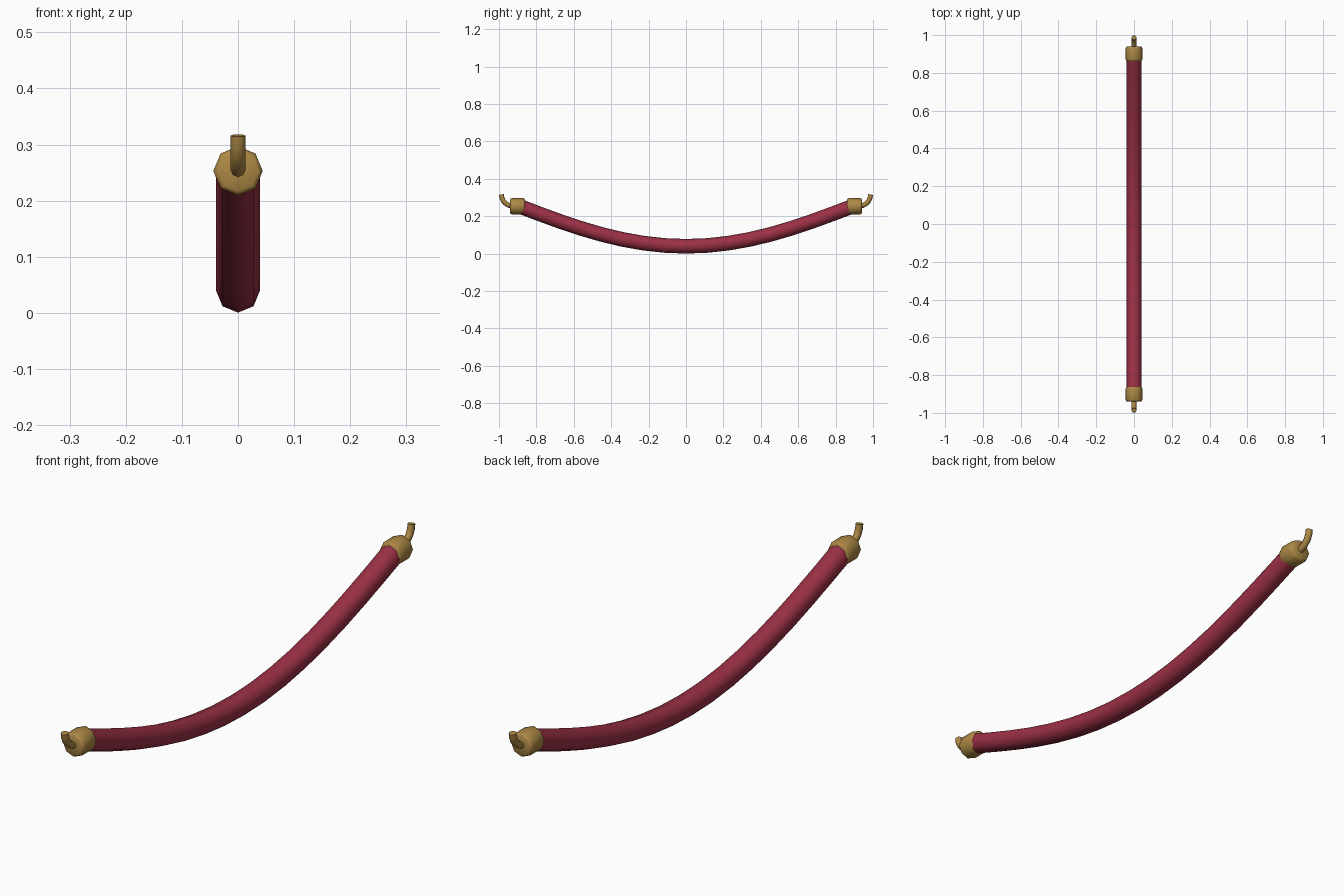
import bpy, math
from mathutils import Vector

if "Cube" in bpy.data.objects:
    bpy.data.objects.remove(bpy.data.objects["Cube"])

SIDES = 8


def material(name, color):
    m = bpy.data.materials.new(name)
    m.diffuse_color = color
    m.use_nodes = True
    m.node_tree.nodes["Principled BSDF"].inputs["Base Color"].default_value = m.diffuse_color
    return m


RED = material("velvet_red", (0.33, 0.03, 0.06, 1))
BRASS = material("brass", (0.42, 0.25, 0.06, 1))


def sweep(name, path, radii, mat, side=1, flat_frame=False):
    """Octagonal tube along (y, z) points, one radius per point."""
    pts = [Vector((0, side * y, z)) for y, z in path]
    verts, faces = [], []
    for i, (p, r) in enumerate(zip(pts, radii)):
        t = (pts[min(i + 1, len(pts) - 1)] - pts[max(i - 1, 0)]).normalized()
        right = Vector((1, 0, 0))
        up = right.cross(t)
        for k in range(SIDES):
            a = 2 * math.pi * k / SIDES
            verts.append(p + r * (math.cos(a) * right + math.sin(a) * up))
    for i in range(len(pts) - 1):
        for k in range(SIDES):
            a, b = i * SIDES + k, i * SIDES + (k + 1) % SIDES
            faces.append((a, b, b + SIDES, a + SIDES))
    last = (len(pts) - 1) * SIDES
    faces.append(tuple(reversed(range(SIDES))))
    faces.append(tuple(range(last, last + SIDES)))
    me = bpy.data.meshes.new(name)
    me.from_pydata([tuple(v) for v in verts], [], faces)
    me.materials.append(mat)
    ob = bpy.data.objects.new(name, me)
    bpy.context.collection.objects.link(ob)
    bpy.ops.object.select_all(action='DESELECT')
    ob.select_set(True)
    bpy.context.view_layer.objects.active = ob
    bpy.ops.object.mode_set(mode='EDIT')
    bpy.ops.mesh.select_all(action='SELECT')
    bpy.ops.mesh.normals_make_consistent(inside=False)
    bpy.ops.object.mode_set(mode='OBJECT')
    bpy.ops.object.shade_smooth_by_angle(angle=math.radians(50))
    return ob


# Sagging rope
ys = [-0.9 + 1.8 * i / 16 for i in range(17)]
rope = [(y, 0.0395 + 0.325 * y ** 2 - 0.07 * y ** 4) for y in ys]
sweep("rope", rope, [0.0390] * len(rope), RED)

for label, side in (("front", -1), ("back", 1)):
    # Rounded end cap
    cap = [(0.862, 0.037), (0.865, 0.041), (0.872, 0.044),
           (0.930, 0.044), (0.937, 0.041), (0.940, 0.036)]
    sweep(label + "_cap", [(y, 0.253) for y, r in cap],
          [r for y, r in cap], BRASS, side)
    # Upturned hook
    hook = [(0.925, 0.252), (0.945, 0.257), (0.962, 0.267),
            (0.976, 0.281), (0.984, 0.298), (0.987, 0.316)]
    sweep(label + "_hook", hook, [0.013] * len(hook), BRASS, side)
